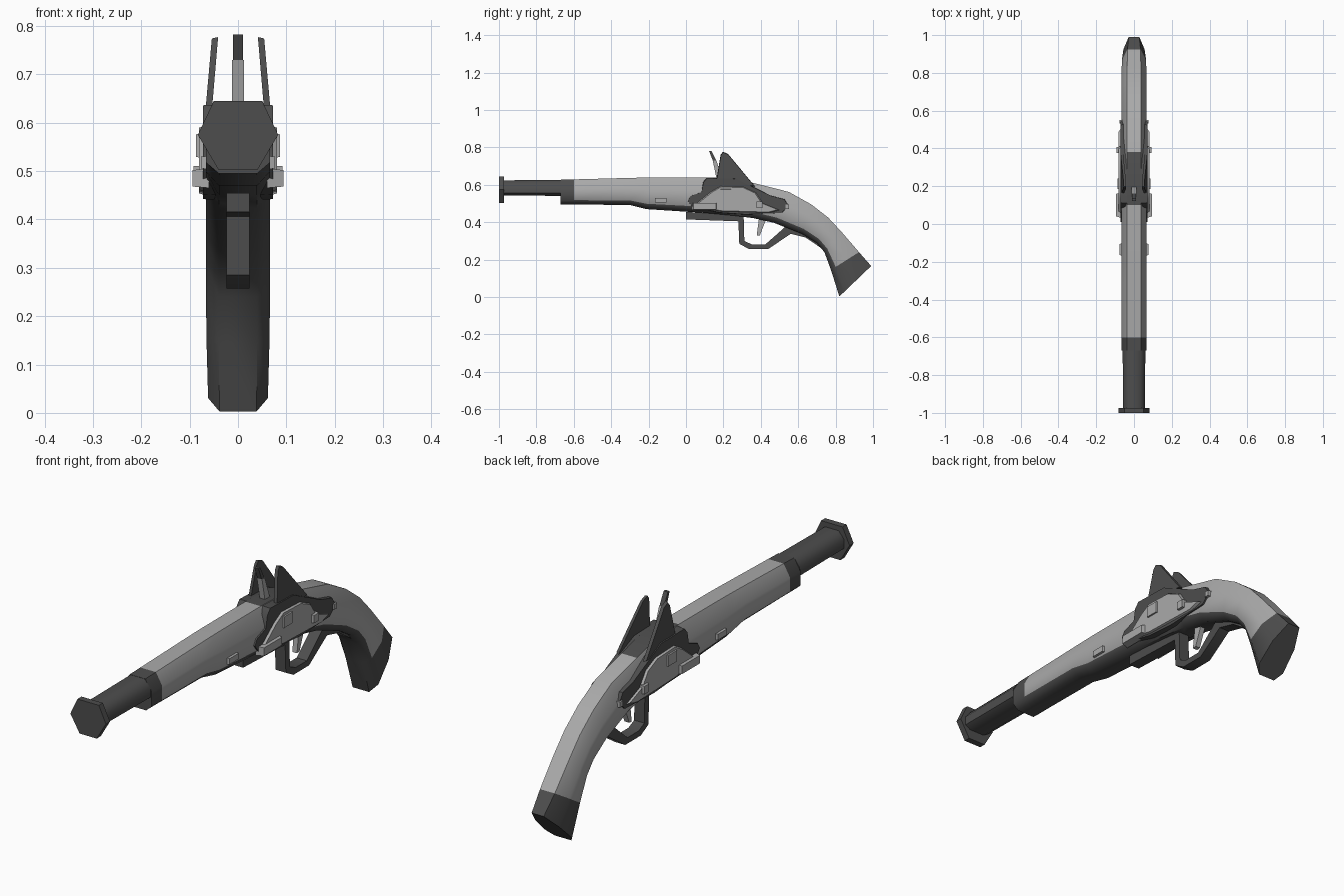
import bpy, bmesh, math

cube = bpy.data.objects.get("Cube")
if cube:
    bpy.data.objects.remove(cube, do_unlink=True)


def material(name, value):
    m = bpy.data.materials.new(name)
    m.use_nodes = True
    colour = (value, value, value, 1)
    m.diffuse_color = colour
    m.node_tree.nodes["Principled BSDF"].inputs["Base Color"].default_value = colour
    return m


LIGHT = material("light_grey", 0.40)
DARK = material("dark_grey", 0.075)


def finish(name, bm, mats, angle=45, mirror=False):
    bmesh.ops.recalc_face_normals(bm, faces=bm.faces)
    mesh = bpy.data.meshes.new(name)
    bm.to_mesh(mesh)
    bm.free()
    for m in mats:
        mesh.materials.append(m)
    mesh.shade_smooth()
    mesh.set_sharp_from_angle(angle=math.radians(angle))
    ob = bpy.data.objects.new(name, mesh)
    bpy.context.collection.objects.link(ob)
    if mirror:
        ob.modifiers.new("mirror", 'MIRROR').use_mirror_merge = False
    return ob


def loft(rings, rule=None):
    """Skin closed rings; rule(segment, side) gives the material index."""
    bm = bmesh.new()
    loops = [[bm.verts.new(p) for p in ring] for ring in rings]
    n = len(loops[0])
    for s, (a, b) in enumerate(zip(loops, loops[1:])):
        for i in range(n):
            j = (i + 1) % n
            f = bm.faces.new((a[i], a[j], b[j], b[i]))
            f.material_index = rule(s, i) if rule else 0
    for loop, s in ((loops[0], 0), (loops[-1], len(rings) - 2)):
        bm.faces.new(loop).material_index = rule(s, 0) if rule else 0
    return bm


def plate(name, pts, x0, x1, mat, scale=1.0, mirror=True, lean=0.0):
    """Side outline in (y, z), extruded from x0 to x1 with an optional taper."""
    cy = sum(p[0] for p in pts) / len(pts)
    cz = sum(p[1] for p in pts) / len(pts)
    zmin = min(p[1] for p in pts)
    rings = []
    for x, k in ((x0, 1.0), (x1, scale)):
        rings.append([(x - lean * (z - zmin), cy + (y - cy) * k, cz + (z - cz) * k)
                      for y, z in pts])
    return finish(name, loft(rings), [mat], 40, mirror)


def rect(y0, y1, z0, z1):
    return [(y0, z0), (y1, z0), (y1, z1), (y0, z1)]


# Stock, barrel and grip: bottom point, top point, half width, top narrowing
SECTIONS = [
    (-.98, .543, -.98, .624, .058, 1),
    (-.67, .541, -.67, .626, .060, 1),
    (-.67, .495, -.67, .627, .066, 1),
    (-.60, .495, -.60, .629, .066, 1),
    (-.30, .492, -.30, .637, .066, 1),
    (-.21, .470, -.21, .639, .066, 1),
    (.10, .450, .10, .640, .066, 1),
    (.26, .435, .26, .636, .066, 1),
    (.36, .422, .38, .605, .066, 1),
    (.47, .397, .55, .562, .066, 1),
    (.62, .338, .67, .495, .066, 1),
    (.70, .288, .76, .425, .066, 1),
    (.74, .240, .83, .350, .066, 1),
    (.775, .145, .925, .240, .066, .95),
    (.820, .003, .990, .166, .064, .8),
]
PROFILE = [(-.6, 0), (.6, 0), (1, .17), (1, .62), (.55, 1), (-.55, 1), (-1, .62), (-1, .17)]


def section(yb, zb, yt, zt, hw, top):
    return [(u * hw * (1 + (top - 1) * t), yb + (yt - yb) * t, zb + (zt - zb) * t)
            for u, t in PROFILE]


def stock_colour(segment, side):
    last = len(SECTIONS) - 2
    muzzle_or_cap = segment < 3 or segment == last
    underside = side in (0, 1, 7)
    top_saddle = side == 4 and segment in (6, 7)
    return 1 if muzzle_or_cap or underside or top_saddle else 0


finish("stock_and_barrel", loft([section(*s) for s in SECTIONS], stock_colour),
       [LIGHT, DARK], 50)

# Six sided muzzle flange
hexagon = [(-.04, .502), (.04, .502), (.083, .575), (.05, .645), (-.05, .645), (-.083, .575)]
finish("muzzle_flange", loft([[(x, y, z) for x, z in hexagon] for y in (-1, -.973)]), [DARK], 40)

# Lock plates on both sides
plate("lock_plate", [(.005, .515), (.02, .54), (.08, .562), (.09, .615), (.11, .638),
                     (.27, .634), (.37, .585), (.455, .543), (.53, .523), (.555, .485),
                     (.515, .448), (.32, .44), (.18, .45), (.03, .482)],
      .03, .072, DARK, .98)
plate("lock_cover", [(.025, .485), (.075, .525), (.125, .565), (.18, .597), (.31, .592),
                     (.38, .56), (.42, .50), (.515, .462), (.46, .447), (.18, .455)],
      .06, .081, LIGHT, .9)
plate("lock_boss", rect(.03, .17, .465, .505), .06, .094, LIGHT, .85)
plate("lock_square", rect(.18, .245, .525, .58), .06, .087, LIGHT, .85)
plate("lock_screw", rect(.375, .41, .475, .512), .06, .092, LIGHT, .9)
plate("rear_screw", rect(.53, .552, .47, .495), .06, .078, LIGHT, .9)
plate("barrel_pin", rect(-.17, -.10, .503, .532), .05, .076, LIGHT, .85)

# Upright hammer fins and the slim sight between them
plate("hammer_fin", [(.16, .61), (.37, .59), (.225, .765), (.197, .777), (.185, .76)],
      .057, .070, DARK, .96, True, .085)
plate("sight_base", [(.165, .625), (.20, .625), (.162, .73), (.143, .73)],
      -.012, .012, LIGHT, 1, False)
plate("sight_tip", [(.143, .73), (.162, .73), (.135, .782), (.123, .782)],
      -.010, .010, DARK, 1, False)

# Trigger guard with front strap and rear tail
plate("trigger_guard", [(0, .455), (0, .415), (.28, .405), (.285, .285), (.335, .257),
                        (.44, .257), (.56, .338), (.64, .318), (.74, .25), (.75, .27),
                        (.64, .345), (.53, .375), (.50, .348), (.425, .282), (.35, .282),
                        (.312, .30), (.308, .44)],
      -.024, .024, DARK, 1, False)
plate("trigger", [(.378, .328), (.395, .33), (.43, .42), (.39, .42)],
      -.011, .011, LIGHT, 1, False)
